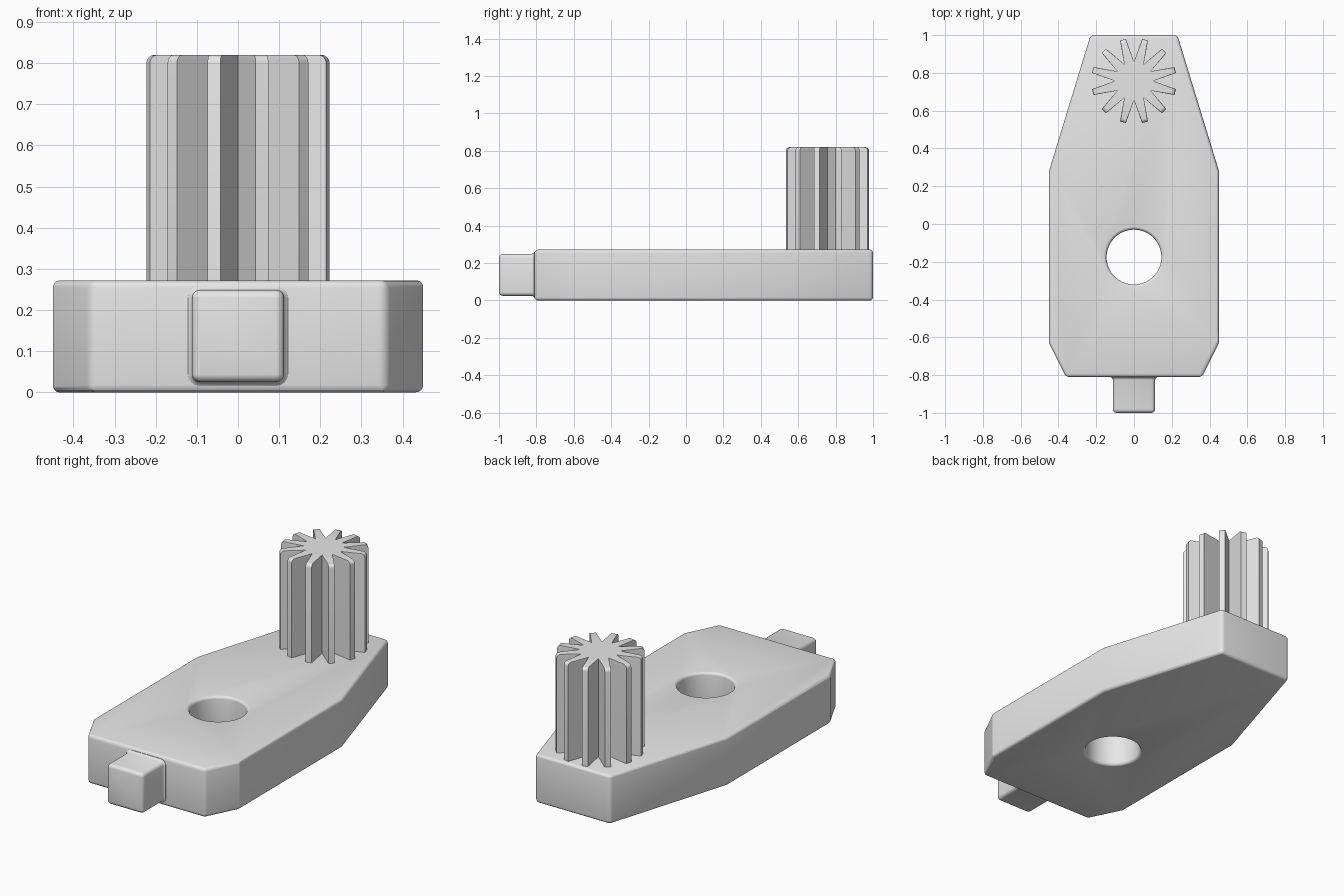
import bpy, bmesh
from math import sin, cos, pi, radians

cube = bpy.data.objects.get("Cube")
if cube:
    bpy.data.objects.remove(cube, do_unlink=True)

GREY = (0.8, 0.8, 0.8, 1)
grey = bpy.data.materials.new("light grey")
grey.use_nodes = True
grey.diffuse_color = GREY
grey.node_tree.nodes["Principled BSDF"].inputs["Base Color"].default_value = GREY


def loft(name, rings):
    """Closed solid skinned through rings of equal point count."""
    bm = bmesh.new()
    loops = [[bm.verts.new(p) for p in ring] for ring in rings]
    n = len(loops[0])
    for a, b in zip(loops, loops[1:]):
        for i in range(n):
            j = (i + 1) % n
            bm.faces.new((a[i], a[j], b[j], b[i]))
    bm.faces.new(loops[0][::-1])
    bm.faces.new(loops[-1])
    bmesh.ops.recalc_face_normals(bm, faces=bm.faces)
    mesh = bpy.data.meshes.new(name)
    bm.to_mesh(mesh)
    bm.free()
    mesh.materials.append(grey)
    obj = bpy.data.objects.new(name, mesh)
    bpy.context.collection.objects.link(obj)
    return obj


def activate(obj):
    bpy.ops.object.select_all(action='DESELECT')
    obj.select_set(True)
    bpy.context.view_layer.objects.active = obj


def smooth(obj, angle=30):
    activate(obj)
    bpy.ops.object.shade_smooth_by_angle(angle=radians(angle))


# Base plate: tapered outline with a round through hole
half = [(0.36, -0.81), (0.45, -0.63), (0.45, 0.28), (0.23, 1.0)]
outline = half + [(-x, y) for x, y in reversed(half)]
plate = loft("base_plate", [[(x, y, z) for x, y in outline] for z in (0, 0.272)])

SIDES = 64
circle = [(0.145 * cos(2 * pi * i / SIDES), -0.175 + 0.145 * sin(2 * pi * i / SIDES))
          for i in range(SIDES)]
cutter = loft("hole_cutter", [[(x, y, z) for x, y in circle] for z in (-0.2, 0.5)])
cutter.hide_render = True

hole = plate.modifiers.new("hole", 'BOOLEAN')
hole.operation = 'DIFFERENCE'
hole.solver = 'EXACT'
hole.object = cutter
bevel = plate.modifiers.new("rounded_edges", 'BEVEL')
bevel.width = 0.018
bevel.segments = 4
bevel.limit_method = 'ANGLE'
bevel.angle_limit = radians(35)
activate(plate)
for name in ("hole", "rounded_edges"):
    bpy.ops.object.modifier_apply(modifier=name)
bpy.data.objects.remove(cutter, do_unlink=True)
smooth(plate, 20)


# Front tab: rounded square, softened at the tip and flared into the plate
def rounded_square(y, grow, size=0.112, radius=0.02, steps=4):
    points = []
    for corner in range(4):
        mid = pi / 4 + corner * pi / 2
        cx = (size - radius) * (1 if cos(mid) > 0 else -1)
        cz = (size - radius) * (1 if sin(mid) > 0 else -1)
        for s in range(steps + 1):
            a = (corner + s / steps) * pi / 2
            r = radius + grow
            points.append((cx + r * cos(a), y, 0.137 + cz + r * sin(a)))
    return points


tip = [(-1 + 0.02 * (1 - cos(a)), 0.02 * (sin(a) - 1))
       for a in (radians(d) for d in (5, 25, 45, 67, 90))]
flare = [(-0.825, 0), (-0.817, 0.003), (-0.812, 0.01), (-0.79, 0.01)]
tab = loft("front_tab", [rounded_square(y, g) for y, g in tip + flare])
smooth(tab, 40)


# Finned post: twelve narrow teeth with rounded top outer corners
FINS = 12


def fin_ring(z, reach):
    points = []
    for i in range(FINS):
        a = (i + 0.5) * 2 * pi / FINS
        for side in (-0.016, 0.016):
            points.append((reach * cos(a) - side * sin(a),
                           0.757 + reach * sin(a) + side * cos(a), z))
        v = a + pi / FINS
        points.append((0.102 * cos(v), 0.757 + 0.102 * sin(v), z))
    return points


R = 0.226
post = loft("finned_post", [fin_ring(0.25, R)] + [
    fin_ring(0.8 + 0.02 * sin(a), R - 0.02 * (1 - cos(a)))
    for a in (radians(d) for d in (0, 22, 45, 67, 90))])
smooth(post)
